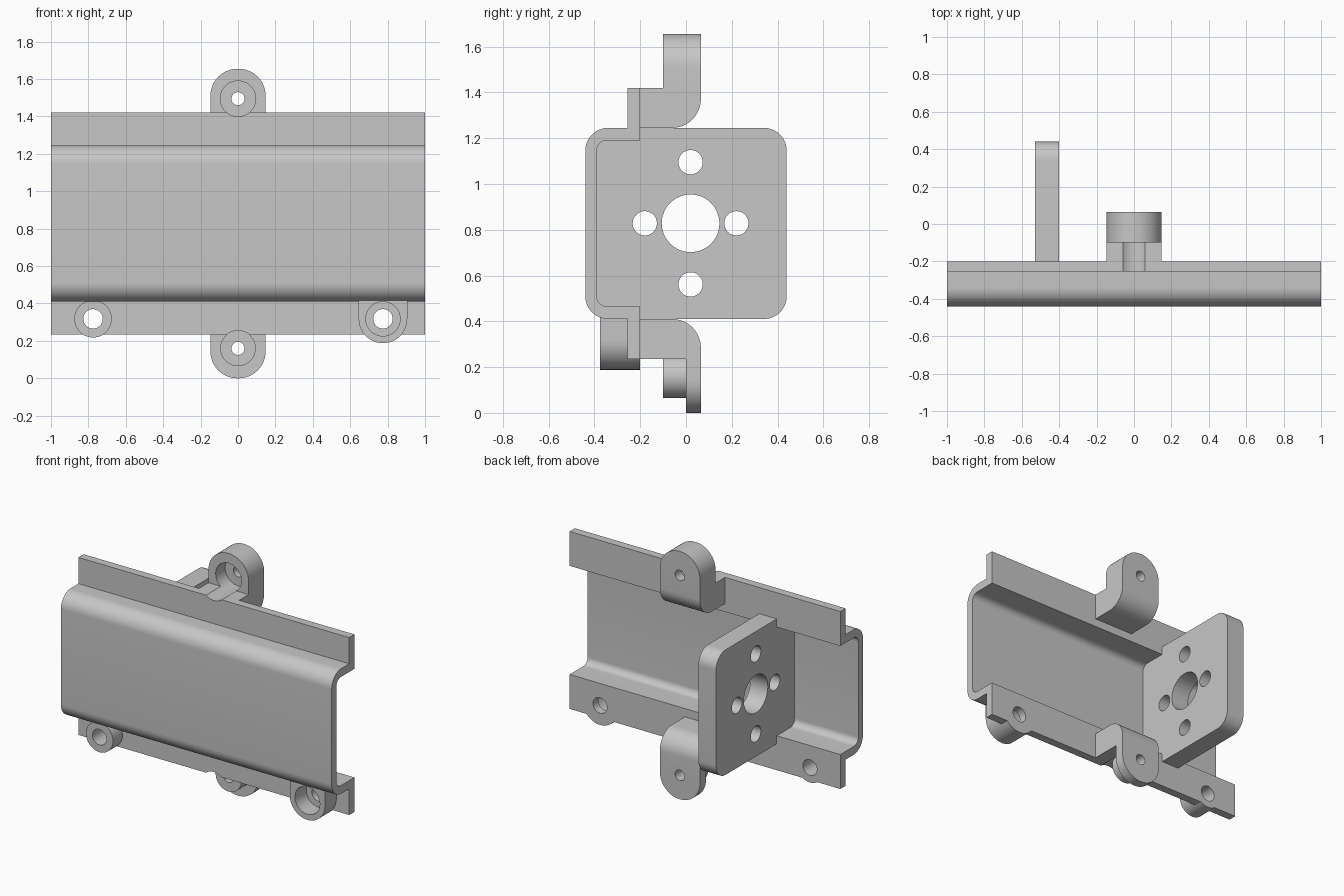
import bpy, bmesh, math
from mathutils import Vector

cube = bpy.data.objects.get("Cube")
if cube:
    bpy.data.objects.remove(cube, do_unlink=True)

grey = bpy.data.materials.new("plain_grey")
grey.use_nodes = True
colour = (0.57, 0.57, 0.57, 1)
grey.diffuse_color = colour
grey.node_tree.nodes["Principled BSDF"].inputs["Base Color"].default_value = colour


def rounded(corners, steps=12):
    """Outline from (u, v) or (u, v, radius) corners, with filleted arcs."""
    out = []
    n = len(corners)
    for i, c in enumerate(corners):
        p = Vector(c[:2])
        if len(c) == 2:
            out.append(p)
            continue
        a = (Vector(corners[i - 1][:2]) - p).normalized()
        b = (Vector(corners[(i + 1) % n][:2]) - p).normalized()
        r = c[2]
        centre = p + (a + b) * r            # right-angled corners
        for k in range(steps + 1):
            t = math.pi / 2 * k / steps
            out.append(centre - b * r * math.cos(t) - a * r * math.sin(t))
    return out


def prism(name, outline, axis, start, end):
    """Extrude a (y, z) outline along X or an (x, z) outline along Y."""
    bm = bmesh.new()
    place = (lambda p: (start, p[0], p[1])) if axis == "X" else (lambda p: (p[0], start, p[1]))
    face = bm.faces.new([bm.verts.new(place(p)) for p in outline])
    ext = bmesh.ops.extrude_face_region(bm, geom=[face])
    d = end - start
    move = Vector((d, 0, 0)) if axis == "X" else Vector((0, d, 0))
    bmesh.ops.translate(bm, vec=move, verts=[g for g in ext["geom"] if isinstance(g, bmesh.types.BMVert)])
    bmesh.ops.recalc_face_normals(bm, faces=bm.faces)
    mesh = bpy.data.meshes.new(name)
    bm.to_mesh(mesh)
    bm.free()
    mesh.materials.append(grey)
    ob = bpy.data.objects.new(name, mesh)
    bpy.context.collection.objects.link(ob)
    return ob


def rod(name, u, v, r, axis, start, end, n=48):
    ring = [(u + r * math.cos(2 * math.pi * k / n), v + r * math.sin(2 * math.pi * k / n)) for k in range(n)]
    return prism(name, ring, axis, start, end)


def combine(ob, tool, operation="DIFFERENCE"):
    mod = ob.modifiers.new("shape", "BOOLEAN")
    mod.operation = operation
    mod.solver = "EXACT"
    mod.object = tool
    bpy.context.view_layer.objects.active = ob
    bpy.ops.object.modifier_apply(modifier=mod.name)
    bpy.data.objects.remove(tool, do_unlink=True)


def drill(obs, u, v, r, axis="Y", start=-0.6, end=0.6):
    for ob in obs:
        combine(ob, rod("cutter", u, v, r, axis, start, end))


# Long folded channel with upper and lower flanges
channel = prism("channel", rounded([
    (-0.20, 1.42), (-0.255, 1.42), (-0.255, 1.245), (-0.44, 1.245, 0.1),
    (-0.44, 0.41, 0.1), (-0.255, 0.41), (-0.255, 0.235), (-0.20, 0.235),
    (-0.20, 0.465), (-0.39, 0.465, 0.045), (-0.39, 1.19, 0.045), (-0.20, 1.19)]), "X", -1, 1)

# Upright mounting plate with a bore and four bolt holes
plate = prism("mounting_plate", rounded([
    (-0.44, 0.41, 0.1), (0.44, 0.41, 0.1), (0.44, 1.245, 0.1), (-0.44, 1.245, 0.1)]), "X", -0.53, -0.40)
drill([plate], 0.02, 0.828, 0.126, "X", -0.7, -0.2)
for dy, dz in ((0.2, 0), (-0.2, 0), (0, 0.267), (0, -0.267)):
    drill([plate], 0.02 + dy, 0.828 + dz, 0.053, "X", -0.7, -0.2)

# Upper bracket arm with a round-topped ear
W = 0.148
upper = prism("upper_bracket", rounded([
    (-0.20, 1.42), (-0.10, 1.42), (-0.10, 1.655), (0.065, 1.655),
    (0.065, 1.245, 0.125), (-0.20, 1.245)]), "X", -W, W)
combine(upper, prism("ear_outline", rounded([
    (-W, 1.1), (W, 1.1), (W, 1.655, 0.145), (-W, 1.655, 0.145)]), "Y", -0.5, 0.5), "INTERSECT")
drill([upper, channel], 0, 1.495, 0.095, end=0.0)
drill([upper], 0, 1.495, 0.035)

# Lower bracket arm with a thin round-bottomed ear and a boss
lower = prism("lower_bracket", rounded([
    (-0.20, 0.235), (0, 0.235), (0, 0), (0.065, 0),
    (0.065, 0.41, 0.125), (-0.20, 0.41)]), "X", -W, W)
combine(lower, prism("ear_outline", rounded([
    (-W, 0, 0.145), (W, 0, 0.145), (W, 0.6), (-W, 0.6)]), "Y", -0.5, 0.5), "INTERSECT")
drill([lower, channel], 0, 0.16, 0.095, end=-0.10)
lower_boss = rod("lower_boss", 0, 0.16, 0.095, "Y", -0.10, 0.0)
drill([lower, lower_boss], 0, 0.16, 0.035)

# Screw bosses on the lower flange
right_boss = rod("right_boss", -0.775, 0.318, 0.1, "Y", -0.355, -0.20)
drill([right_boss, channel], -0.775, 0.318, 0.052)
left_boss = prism("left_boss", rounded([
    (0.645, 0.188, 0.1299), (0.905, 0.188, 0.1299), (0.905, 0.425), (0.645, 0.425)]), "Y", -0.375, -0.20)
drill([left_boss], 0.775, 0.318, 0.092, end=-0.255)
drill([left_boss, channel], 0.775, 0.318, 0.052)

# Smooth the curves and keep the edges sharp
for ob in (channel, plate, upper, lower, lower_boss, right_boss, left_boss):
    bpy.ops.object.select_all(action="DESELECT")
    ob.select_set(True)
    bpy.context.view_layer.objects.active = ob
    bpy.ops.object.shade_smooth_by_angle(angle=math.radians(30))
